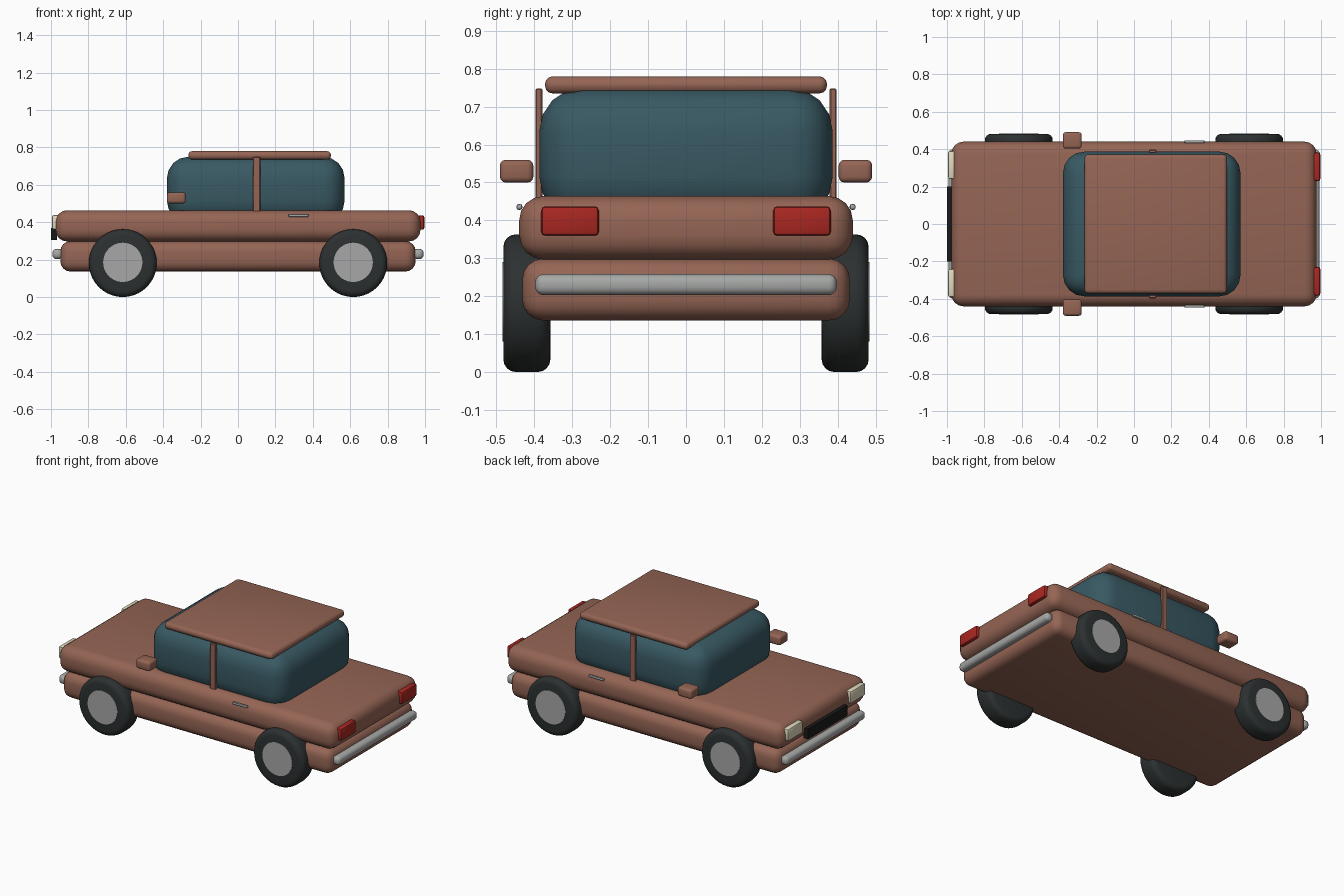
import bpy, bmesh, math
from mathutils import Matrix

if "Cube" in bpy.data.objects:
    bpy.data.objects.remove(bpy.data.objects["Cube"])


def material(name, rgb):
    m = bpy.data.materials.new(name)
    m.diffuse_color = (*rgb, 1)
    m.use_nodes = True
    m.node_tree.nodes["Principled BSDF"].inputs["Base Color"].default_value = m.diffuse_color
    return m


PAINT = material("paint", (0.30, 0.13, 0.09))
GLASS = material("dark_glass", (0.04, 0.10, 0.125))
RUBBER = material("rubber", (0.025, 0.03, 0.03))
METAL = material("metal", (0.38, 0.39, 0.38))
LAMP = material("lamp", (0.75, 0.70, 0.52))
RED = material("red_lens", (0.40, 0.02, 0.015))
BLACK = material("black_trim", (0.01, 0.01, 0.01))


def finish(name, bm, mat, bevel, segments):
    mesh = bpy.data.meshes.new(name)
    bm.to_mesh(mesh)
    bm.free()
    mesh.materials.append(mat)
    ob = bpy.data.objects.new(name, mesh)
    bpy.context.collection.objects.link(ob)
    if bevel:
        mod = ob.modifiers.new("bevel", 'BEVEL')
        mod.width, mod.segments = bevel, segments
        mod.limit_method = 'ANGLE'
        mod.angle_limit = math.radians(40)
    bpy.ops.object.select_all(action='DESELECT')
    ob.select_set(True)
    bpy.context.view_layer.objects.active = ob
    if bevel:
        bpy.ops.object.modifier_apply(modifier="bevel")
    bpy.ops.object.shade_smooth_by_angle(angle=math.radians(35))
    return ob


def box(name, x, y, z, mat, bevel=0.0, segments=3):
    """Rounded box from (min, max) ranges."""
    bm = bmesh.new()
    bmesh.ops.create_cube(bm, size=1)
    for v in bm.verts:
        v.co = [r[0] if c < 0 else r[1] for c, r in zip(v.co, (x, y, z))]
    return finish(name, bm, mat, bevel, segments)


def disc(name, x, y, z, radius, width, mat, bevel=0.0, segments=3):
    """Cylinder with its axis along y."""
    bm = bmesh.new()
    m = Matrix.Translation((x, y, z)) @ Matrix.Rotation(math.pi / 2, 4, 'X')
    bmesh.ops.create_cone(bm, cap_ends=True, segments=40, radius1=radius,
                          radius2=radius, depth=width, matrix=m)
    return finish(name, bm, mat, bevel, segments)


def side_range(s, a, b):
    return tuple(sorted((s * a, s * b)))


# Body, cabin and roof
box("lower_body", (-.95, .95), (-.432, .432), (.136, .299), PAINT, .055, 4)
box("upper_body", (-.976, .976), (-.44, .44), (.297, .464), PAINT, .063, 4)
box("cabin_glass", (-.38, .57), (-.387, .387), (.40, .75), GLASS, .115, 4)
box("roof", (-.265, .497), (-.372, .372), (.735, .78), PAINT, .02, 3)

# Bumpers and grille
for end, s in (("front", -1), ("rear", 1)):
    box(end + "_bumper", side_range(s, .938, .992), (-.398, .398),
        (.203, .258), METAL, .022, 4)
box("grille", (-1.0, -.968), (-.2, .2), (.305, .37), BLACK)

# Parts repeated on both sides
for side, s in (("right", -1), ("left", 1)):
    box(side + "_headlight", (-.994, -.955), side_range(s, .24, .39),
        (.36, .438), LAMP, .01, 2)
    box(side + "_taillight", (.955, .996), side_range(s, .23, .382),
        (.36, .437), RED, .01, 2)
    box(side + "_pillar", (.08, .119), side_range(s, .379, .397),
        (.44, .748), PAINT, .003, 1)
    box(side + "_mirror", (-.38, -.28), side_range(s, .403, .491),
        (.50, .56), PAINT, .015, 3)
    box(side + "_door_handle", (.27, .377), side_range(s, .432, .447),
        (.428, .443), METAL, .005, 2)
    for end, x in (("front", -.616), ("rear", .616)):
        disc(f"{end}_{side}_tyre", x, s * .42, .1815, .1815, .124, RUBBER, .033, 4)
        disc(f"{end}_{side}_hub", x, s * .4215, .1855, .105, .126, METAL)
